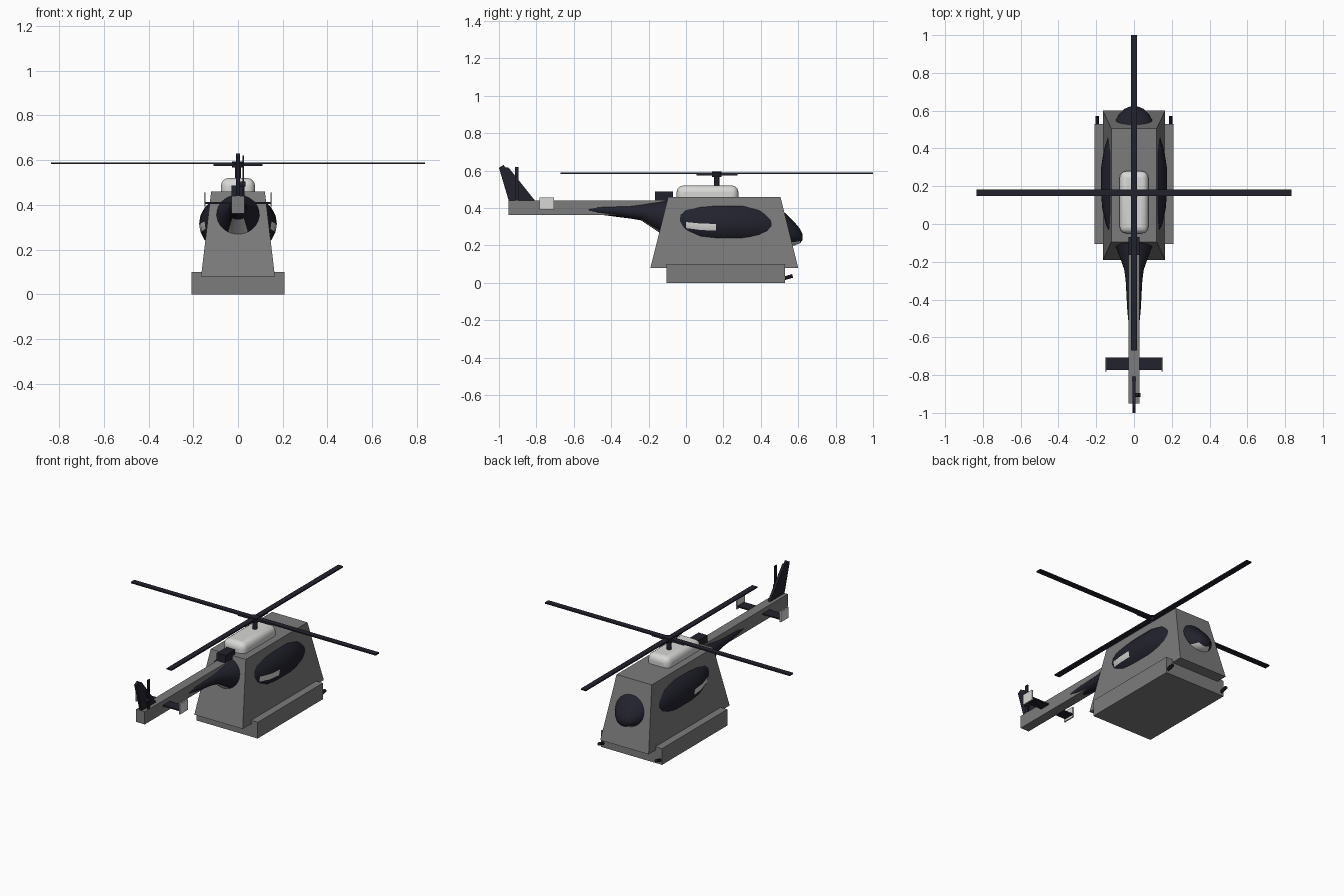
import bpy, bmesh, math
from mathutils import Vector

if "Cube" in bpy.data.objects:
    bpy.data.objects.remove(bpy.data.objects["Cube"])


def material(name, rgb):
    m = bpy.data.materials.new(name)
    m.diffuse_color = (*rgb, 1)
    m.use_nodes = True
    m.node_tree.nodes["Principled BSDF"].inputs["Base Color"].default_value = m.diffuse_color
    return m


GREY = material("armour grey", (0.2, 0.2, 0.2))
DARK = material("dark navy", (0.016, 0.016, 0.027))
LIGHT = material("light grey", (0.68, 0.68, 0.67))


def make(name, bm, *mats):
    bmesh.ops.recalc_face_normals(bm, faces=bm.faces)
    me = bpy.data.meshes.new(name)
    bm.to_mesh(me)
    bm.free()
    ob = bpy.data.objects.new(name, me)
    bpy.context.collection.objects.link(ob)
    for m in mats:
        me.materials.append(m)
    return ob


def box(name, lo, hi, mat):
    bm = bmesh.new()
    bmesh.ops.create_cube(bm, size=1)
    for v in bm.verts:
        v.co = Vector([lo[i] + (v.co[i] + 0.5) * (hi[i] - lo[i]) for i in range(3)])
    return make(name, bm, mat)


def rod(name, a, b, r, mat, sides=12):
    a, b = Vector(a), Vector(b)
    bm = bmesh.new()
    bmesh.ops.create_cone(bm, cap_ends=True, segments=sides, radius1=r, radius2=r,
                          depth=(b - a).length)
    q = (b - a).to_track_quat('Z', 'Y')
    for v in bm.verts:
        v.co = q @ v.co + (a + b) / 2
    return make(name, bm, mat)


def smooth(ob, angle=40):
    bpy.ops.object.select_all(action='DESELECT')
    ob.select_set(True)
    bpy.context.view_layer.objects.active = ob
    bpy.ops.object.shade_smooth_by_angle(angle=math.radians(angle))


# Tapered outer hull
hull = box("outer_hull", (-0.165, -0.19, 0.08), (0.165, 0.6, 0.46), GREY)
for v in hull.data.vertices:
    if v.co.z > 0.3:
        v.co.x = math.copysign(0.12, v.co.x)
        v.co.y = 0.505 if v.co.y > 0 else -0.095

# Base block and tail boom
box("base_block", (-0.208, -0.105, 0), (0.208, 0.53, 0.1), GREY)
box("tail_boom", (-0.029, -0.95, 0.362), (0.029, -0.1, 0.44), GREY)

# Inner fuselage: y, centre z, half width, half height
stations = [(-0.62, 0.392, 0.02, 0.012), (-0.45, 0.389, 0.036, 0.026),
            (-0.3, 0.381, 0.044, 0.037), (-0.24, 0.379, 0.052, 0.045),
            (-0.14, 0.352, 0.088, 0.085), (-0.07, 0.34, 0.118, 0.11),
            (0.0, 0.325, 0.15, 0.125), (0.08, 0.317, 0.168, 0.135),
            (0.16, 0.315, 0.174, 0.14), (0.3, 0.315, 0.174, 0.14),
            (0.39, 0.312, 0.16, 0.13), (0.46, 0.303, 0.138, 0.116),
            (0.53, 0.285, 0.108, 0.088), (0.58, 0.262, 0.08, 0.062),
            (0.61, 0.25, 0.05, 0.038), (0.622, 0.246, 0.022, 0.018)]
N = 24
bm = bmesh.new()
rings = [[bm.verts.new((hw * math.cos(math.tau * i / N), y,
                        cz + hz * math.sin(math.tau * i / N))) for i in range(N)]
         for y, cz, hw, hz in stations]
for a, b in zip(rings, rings[1:]):
    for i in range(N):
        bm.faces.new((a[i], a[(i + 1) % N], b[(i + 1) % N], b[i]))
bm.faces.new(rings[0])
bm.faces.new(rings[-1])
bmesh.ops.recalc_face_normals(bm, faces=bm.faces)
# Light belly at the tail and chin, light panel on each flank
for f in bm.faces:
    c = f.calc_center_median()
    belly = f.normal.z < -0.72 and (-0.25 < c.y < -0.03 or c.y > 0.5)
    panel = 0 < c.y < 0.16 and 0.28 < c.z < 0.316
    f.material_index = 1 if belly or panel else 0
smooth(make("fuselage", bm, DARK, LIGHT))

# Engine cover and exhaust
pod = box("engine_cover", (-0.076, -0.05, 0.42), (0.076, 0.28, 0.52), LIGHT)
bev = pod.modifiers.new("round", 'BEVEL')
bev.width, bev.segments = 0.035, 4
smooth(pod, 50)
box("exhaust", (-0.03, -0.165, 0.44), (0.03, -0.07, 0.487), DARK)
box("exhaust_base", (-0.025, -0.14, 0.41), (0.025, -0.07, 0.445), DARK)

# Main rotor
RY = 0.165
rod("rotor_mast", (0, RY, 0.5), (0, RY, 0.585), 0.014, DARK)
rod("rotor_hub", (0, RY, 0.567), (0, RY, 0.594), 0.026, DARK)
box("blade_grip_cross", (-0.11, RY - 0.012, 0.574), (0.11, RY + 0.012, 0.582), DARK)
box("blade_grip_long", (-0.012, RY - 0.11, 0.574), (0.012, RY + 0.11, 0.582), DARK)
box("blades_cross", (-0.835, RY - 0.017, 0.582), (0.835, RY + 0.017, 0.59), DARK)
box("blades_long", (-0.017, RY - 0.835, 0.582), (0.017, RY + 0.835, 0.59), DARK)

# Tail fin extruded from its side profile
profile = [(-0.8, 0.43), (-0.945, 0.43), (-1.0, 0.615), (-0.975, 0.63), (-0.965, 0.617),
           (-0.948, 0.615)]
bm = bmesh.new()
face = bm.faces.new([bm.verts.new((-0.008, y, z)) for y, z in profile])
ext = bmesh.ops.extrude_face_region(bm, geom=[face])["geom"]
bmesh.ops.translate(bm, vec=(0.016, 0, 0),
                    verts=[g for g in ext if isinstance(g, bmesh.types.BMVert)])
make("tail_fin", bm, DARK)

# Tail rotor
rod("tail_rotor_hub", (0, -0.905, 0.493), (0.034, -0.905, 0.493), 0.011, DARK)
box("tail_rotor_blades", (0.02, -0.915, 0.37), (0.026, -0.895, 0.62), DARK)

# Stabiliser with end plates
box("stabiliser", (-0.147, -0.772, 0.405), (0.147, -0.706, 0.413), DARK)
for s in (-1, 1):
    x = s * 0.149
    box("stabiliser_end_plate", (x - 0.004, -0.782, 0.392), (x + 0.004, -0.706, 0.456), LIGHT)
    # Skid tips at the front of the base
    rod("skid_tip", (s * 0.195, 0.51, 0.02), (s * 0.195, 0.57, 0.037), 0.01, DARK, 8)
